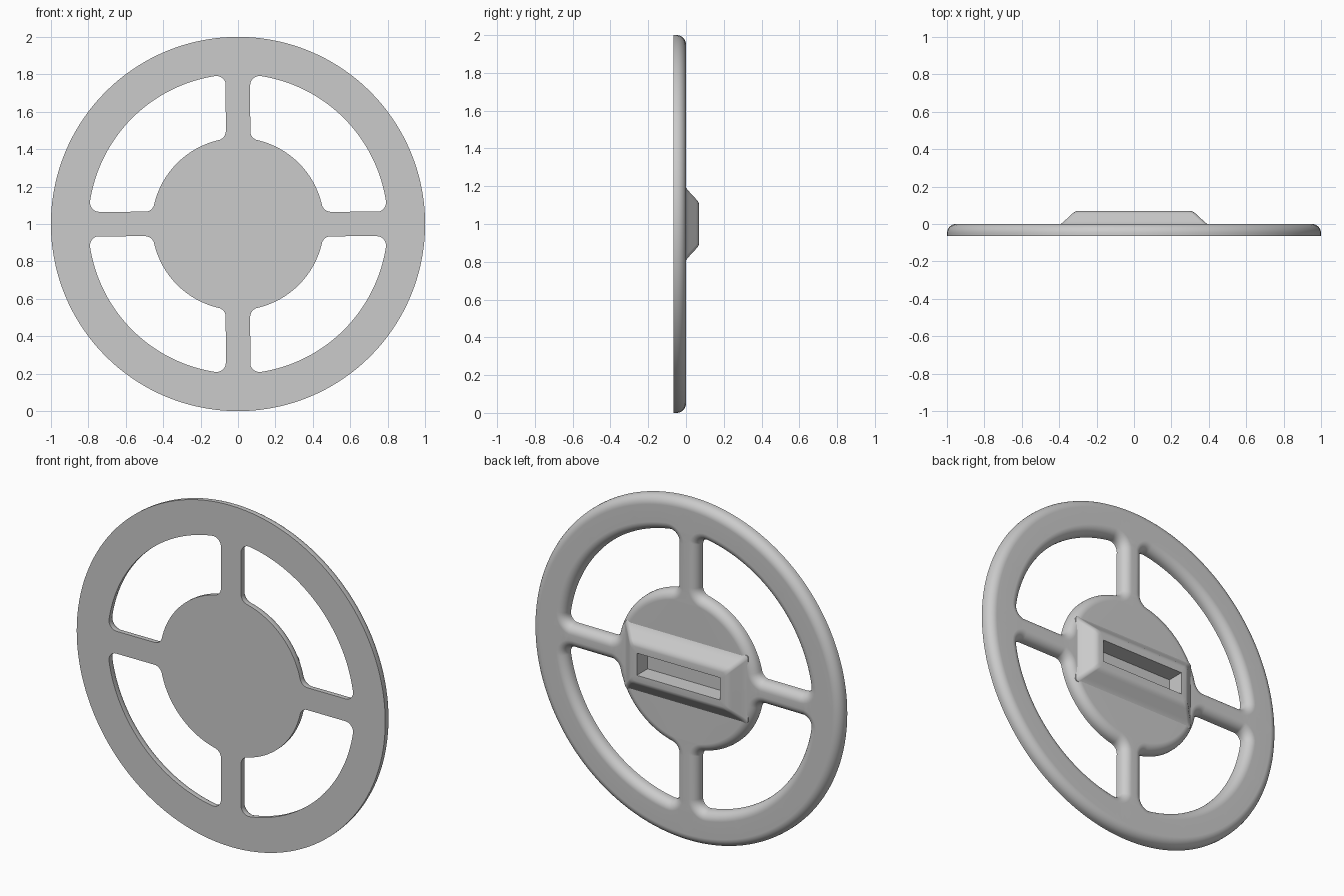
import bpy, bmesh
from math import sin, cos, pi, atan2, sqrt, radians

if "Cube" in bpy.data.objects:
    bpy.data.objects.remove(bpy.data.objects["Cube"], do_unlink=True)

FRONT, ROUND = -0.065, 0.05            # front plane, rear edge rounding
RIM_IN, HUB, SPOKE, CORNER = 0.8, 0.46, 0.065, 0.05

grey = bpy.data.materials.new("plain grey")
grey.use_nodes = True
grey.diffuse_color = (0.6, 0.6, 0.6, 1)
grey.node_tree.nodes["Principled BSDF"].inputs["Base Color"].default_value = (0.6, 0.6, 0.6, 1)


def arc(cx, cz, r, a0, a1, n):
    """Points along an arc, leaving out the first one."""
    return [(cx + r * cos(a0 + (a1 - a0) * i / n), cz + r * sin(a0 + (a1 - a0) * i / n))
            for i in range(1, n + 1)]


def window(quarter, d):
    """Opening between two spokes, grown outward by d."""
    a = SPOKE + CORNER
    ho = sqrt((RIM_IN - CORNER) ** 2 - a * a)
    hi = sqrt((HUB + CORNER) ** 2 - a * a)
    to, ti, r = atan2(a, ho), atan2(a, hi), CORNER + d
    pts = arc(0, 0, RIM_IN + d, to, pi / 2 - to, 32)
    pts += arc(a, ho, r, pi / 2 - to, pi, 8)
    pts += arc(a, hi, r, pi, pi * 1.5 - ti, 8)
    pts += arc(0, 0, HUB - d, pi / 2 - ti, ti, 24)
    pts += arc(hi, a, r, pi + ti, pi * 1.5, 8)
    pts += arc(ho, a, r, pi * 1.5, pi * 2 + to, 8)
    for _ in range(quarter):
        pts = [(-z, x) for x, z in pts]
    return pts


def rectangle(hx, hz, r=0.0):
    """Rectangle, with rounded corners when r is given."""
    if not r:
        return [(hx, hz), (-hx, hz), (-hx, -hz), (hx, -hz)]
    pts = []
    for i, (sx, sz) in enumerate([(1, 1), (-1, 1), (-1, -1), (1, -1)]):
        cx, cz, a = sx * (hx - r), sz * (hz - r), i * pi / 2
        pts += [(cx + r * cos(a), cz + r * sin(a))] + arc(cx, cz, r, a, a + pi / 2, 5)
    return pts


def loft(bm, sections):
    """Skin a series of (points, y) loops; return the first and last loop."""
    loops = [[bm.verts.new((x, y, z + 1)) for x, z in pts] for pts, y in sections]
    for a, b in zip(loops, loops[1:]):
        for i in range(len(a)):
            j = (i + 1) % len(a)
            bm.faces.new((a[i], a[j], b[j], b[i]))
    return loops[0], loops[-1]


def cap(bm, loops):
    """Fill the flat area bounded by the loops, leaving inner loops open."""
    edges = []
    for loop in loops:
        for a, b in zip(loop, loop[1:] + loop[:1]):
            edges.append(bm.edges.get((a, b)) or bm.edges.new((a, b)))
    bmesh.ops.triangle_fill(bm, use_beauty=True, use_dissolve=False,
                            edges=edges, normal=(0, 1, 0))


def finish(bm, name):
    bmesh.ops.recalc_face_normals(bm, faces=bm.faces[:])
    mesh = bpy.data.meshes.new(name)
    bm.to_mesh(mesh)
    bm.free()
    mesh.materials.append(grey)
    ob = bpy.data.objects.new(name, mesh)
    bpy.context.collection.objects.link(ob)
    bpy.ops.object.select_all(action='DESELECT')
    ob.select_set(True)
    bpy.context.view_layer.objects.active = ob
    bpy.ops.object.shade_smooth_by_angle(angle=radians(35))
    normals = ob.modifiers.new("even shading", 'WEIGHTED_NORMAL')
    normals.keep_sharp = True


# Wheel: rim, spokes and hub in one piece, flat in front and rounded behind
edge = [(0, FRONT)]
for i in range(8):
    t = pi / 2 * i / 7
    edge.append((ROUND * (1 - cos(t)), ROUND * (sin(t) - 1)))

bm = bmesh.new()
front, back = [], []
outlines = [lambda d: arc(0, 0, 1 - d, 0, 2 * pi, 144)]
outlines += [lambda d, q=q: window(q, d) for q in range(4)]
for outline in outlines:
    first, last = loft(bm, [(outline(d), y) for d, y in edge])
    front.append(first)
    back.append(last)
# hidden pocket that makes room for the socket
first, last = loft(bm, [(rectangle(0.3, 0.1), 0), (rectangle(0.3, 0.1), -0.05)])
back.append(first)
bm.faces.new(last)
cap(bm, front)
cap(bm, back)
finish(bm, "wheel")

# Rear mount: sloped block with a rectangular socket
bm = bmesh.new()
slope = [(0, -0.045), (0, -0.004), (-0.01, 0.002), (-0.02, 0.009), (-0.03, 0.018),
         (-0.068, 0.053), (-0.077, 0.061), (-0.088, 0.067), (-0.1, 0.07)]
base, top = loft(bm, [(rectangle(0.4 + e, 0.2 + e, 0.02), y) for e, y in slope])
slot = rectangle(0.27, 0.065)
mouth, floor = loft(bm, [(slot, 0.07), (slot, -0.03)])
bm.faces.new(base)
bm.faces.new(floor)
cap(bm, [top, mouth])
finish(bm, "rear_mount")
